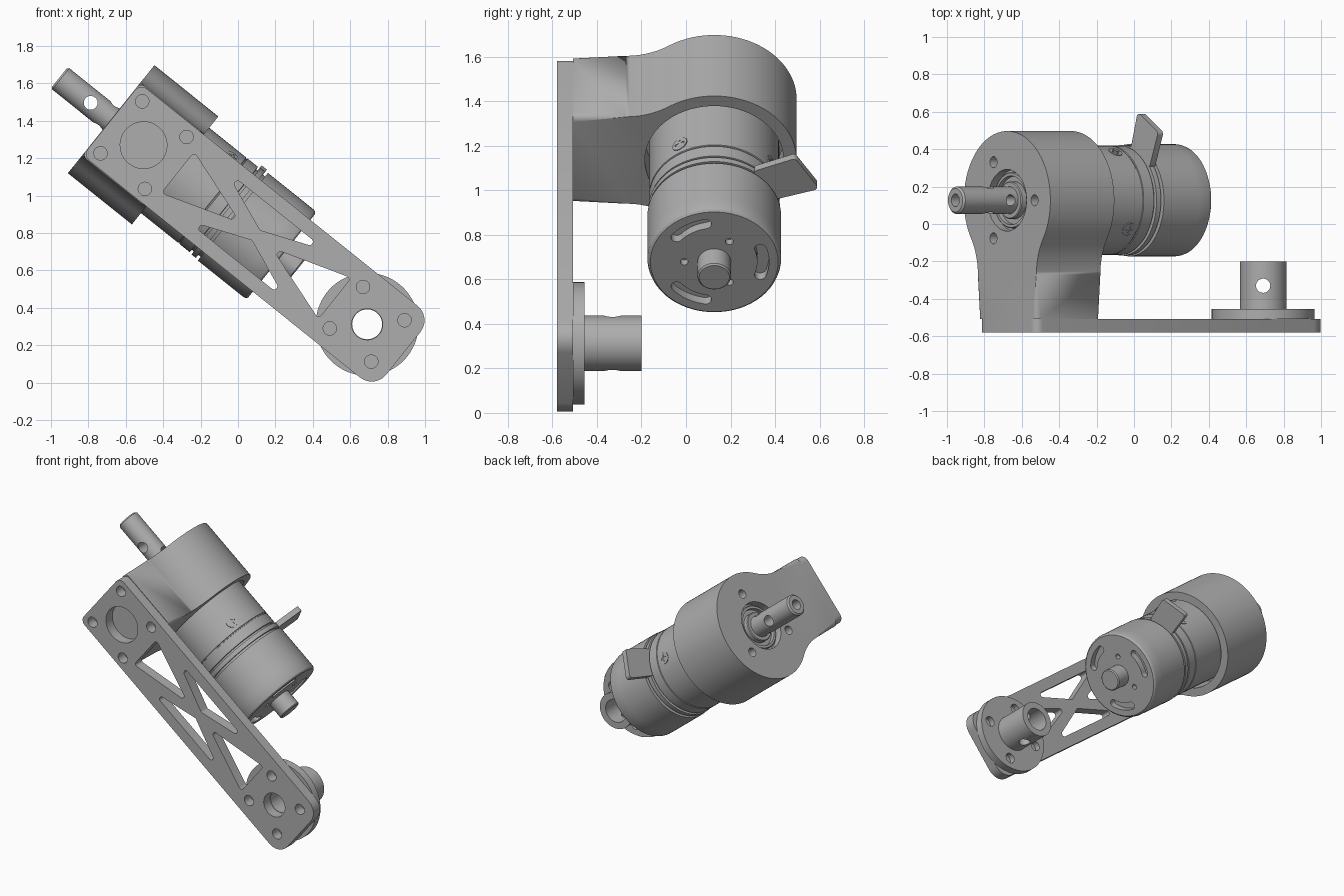
import bpy, bmesh
from math import sin, cos, pi, radians, tan, acos, atan2
from mathutils import Matrix, Vector

cube = bpy.data.objects.get("Cube")
if cube:
    bpy.data.objects.remove(cube, do_unlink=True)

# Tilted working frame: X runs down the arm, Y is depth, Z is across the arm
TILT = radians(38.7)
FRAME = Matrix.Translation((-0.505, 0, 1.27)) @ Matrix.Rotation(TILT, 4, 'Y')
AXIS_Y = 0.127          # motor axis depth
HUB = 1.532             # hub distance along the arm
FRONT, BACK = -0.58, -0.508

grey = bpy.data.materials.new("metal grey")
grey.use_nodes = True
grey.diffuse_color = (0.42, 0.42, 0.42, 1)
grey.node_tree.nodes["Principled BSDF"].inputs["Base Color"].default_value = (0.42, 0.42, 0.42, 1)


def finish(name, bm, matrix=FRAME):
    bmesh.ops.recalc_face_normals(bm, faces=bm.faces)
    mesh = bpy.data.meshes.new(name)
    bm.transform(matrix)
    bm.to_mesh(mesh)
    bm.free()
    mesh.materials.append(grey)
    obj = bpy.data.objects.new(name, mesh)
    bpy.context.collection.objects.link(obj)
    return obj


def arc(cx, cy, r, a0, a1, n):
    """Points on an arc, angles in degrees."""
    angles = [radians(a0 + (a1 - a0) * i / n) for i in range(n + 1)]
    return [(cx + r * cos(a), cy + r * sin(a)) for a in angles]


def circle(cx, cy, r, n=40):
    return arc(cx, cy, r, 0, 360, n)[:-1]


def rounded(points, r, n=6):
    """Round every corner of a convex polygon."""
    out = []
    for i, p in enumerate(points):
        p = Vector(p)
        d1 = (Vector(points[i - 1]) - p).normalized()
        d2 = (Vector(points[(i + 1) % len(points)]) - p).normalized()
        half = acos(max(-1, min(1, d1.dot(d2)))) / 2
        c = p + (d1 + d2).normalized() * (r / sin(half))
        s, e = p + d1 * (r / tan(half)) - c, p + d2 * (r / tan(half)) - c
        a0 = atan2(s.y, s.x)
        turn = (atan2(e.y, e.x) - a0 + pi) % (2 * pi) - pi
        for k in range(n + 1):
            a = a0 + turn * k / n
            out.append((c.x + r * cos(a), c.y + r * sin(a)))
    return out


def prism(name, points, axis, a, b, bevel=0, matrix=FRAME):
    """Extrude an outline along a local axis from a to b."""
    place = {'X': lambda p, t: (t, p[0], p[1]),
             'Y': lambda p, t: (p[0], t, p[1]),
             'Z': lambda p, t: (p[0], p[1], t)}[axis]
    bm = bmesh.new()
    low, high = ([bm.verts.new(place(p, t)) for p in points] for t in (a, b))
    caps = [bm.faces.new(low), bm.faces.new(high)]
    for i in range(len(points)):
        bm.faces.new((low[i - 1], low[i], high[i], high[i - 1]))
    if bevel:
        rim = [e for f in caps for e in f.edges if max(v.co.y for v in e.verts) > BACK + 0.01]
        bmesh.ops.bevel(bm, geom=rim, offset=bevel, segments=4, profile=0.5, affect='EDGES')
    return finish(name, bm, matrix)


def lathe(name, profile, steps=72):
    """Turn an (along, radius) profile about the motor axis."""
    bm = bmesh.new()
    rings = [[bm.verts.new((u, AXIS_Y + r * cos(2 * pi * i / steps), r * sin(2 * pi * i / steps)))
              for i in range(steps)] for u, r in profile]
    for p, q in zip(rings, rings[1:]):
        for i in range(steps):
            bm.faces.new((p[i - 1], p[i], q[i], q[i - 1]))
    bm.faces.new(rings[0])
    bm.faces.new(rings[-1])
    return finish(name, bm)


def cut(obj, cutters):
    bpy.context.view_layer.objects.active = obj
    for c in cutters:
        mod = obj.modifiers.new("cut", 'BOOLEAN')
        mod.operation, mod.solver, mod.object = 'DIFFERENCE', 'EXACT', c
        bpy.ops.object.modifier_apply(modifier=mod.name)
        bpy.data.objects.remove(c, do_unlink=True)


# Arm plate with truss windows and bolt holes
W = 0.246
ends = rounded([(-0.22, -W), (-0.22, W), (0.8, W), (0.8, -W)], 0.045)[:14]
tip = rounded([(0.8, W), (1.78, W), (1.78, -W), (0.8, -W)], 0.1)[7:21]
plate = prism("arm_plate", ends + tip, 'Y', FRONT, BACK)
windows = [[(0.235, 0.14), (0.235, -0.14), (0.66, 0)],
           [(1.31, 0.14), (1.31, -0.14), (0.88, 0)]]
windows += [[(0.43, s * 0.17), (1.11, s * 0.17), (0.77, s * 0.035)] for s in (1, -1)]
holes = [rounded(w, 0.018) for w in windows]
holes += [circle(0, 0, 0.125), circle(HUB, 0, 0.083)]
for sx in (1, -1):
    for sz in (1, -1):
        holes.append(circle(sx * 0.152, sz * 0.178, 0.036, 24))
        holes.append(circle(HUB + sx * 0.142, sz * 0.142, 0.036, 24))
cut(plate, [prism("cutter", h, 'Y', FRONT - 0.1, BACK + 0.1) for h in holes])

# Gearbox housing: round head flowing into a narrow foot
R, FOOT, FLARE = 0.37, 0.25, 0.35
flare_y = AXIS_Y - ((R + FLARE) ** 2 - (FOOT + FLARE) ** 2) ** 0.5
lean = atan2(FOOT + FLARE, flare_y - AXIS_Y) * 180 / pi
side = arc(flare_y, FOOT + FLARE, FLARE, 270, lean + 180, 12)
upper = [(BACK, FOOT)] + side + arc(AXIS_Y, 0, R, lean, 0, 28)[1:]
outline = upper + [(y, -v) for y, v in reversed(upper[:-1])]
housing = prism("gearbox_housing", outline, 'X', -0.222, 0.216, bevel=0.03)
cutters = [prism("cutter", circle(AXIS_Y, 0, 0.312, 72), 'X', 0.05, 0.4),
           prism("cutter", circle(AXIS_Y, 0, 0.165, 48), 'X', -0.4, -0.17)]
for a in (90, 210, 330):
    y, v = AXIS_Y + 0.235 * cos(radians(a)), 0.235 * sin(radians(a))
    cutters.append(prism("cutter", circle(y, v, 0.03, 24), 'X', -0.4, -0.15))
cut(housing, cutters)

# Bearing rings and output shaft
lathe("bearing_outer_ring", [(-0.16, 0.15), (-0.19, 0.15), (-0.195, 0.145), (-0.195, 0.13), (-0.165, 0.128)])
lathe("bearing_inner_ring", [(-0.16, 0.1), (-0.2, 0.1), (-0.205, 0.095), (-0.205, 0.06)])
shaft = lathe("output_shaft", [(-0.577, 0.063), (-0.567, 0.073), (0.1, 0.073)], 40)
cut(shaft, [prism("cutter", circle(AXIS_Y, 0, 0.034, 24), 'X', -0.7, -0.45),
            prism("cutter", circle(-0.362, 0, 0.037, 24), 'Y', -0.2, 0.5),
            prism("cutter", circle(-0.255, AXIS_Y, 0.03, 24), 'Z', -0.2, 0.2)])

# Motor body: gear drum, seam rings and can
lathe("gear_drum", [(0.06, 0.292), (0.47, 0.292), (0.472, 0.287), (0.478, 0.287), (0.48, 0.292),
                    (0.55, 0.292), (0.552, 0.275), (0.64, 0.275)])
lathe("seam_ring", [(0.565, 0.26), (0.565, 0.296), (0.595, 0.296), (0.595, 0.26)])
can = lathe("motor_can", [(0.612, 0.26), (0.612, 0.3), (0.853, 0.3), (0.925, 0.3),
                          (0.938, 0.296), (0.946, 0.287)])
cutters = []
for a in (0, 120, 240):
    def spot(r, t):
        return AXIS_Y + r * cos(radians(t)), r * sin(radians(t))
    h, span, r = 0.026, 20, 0.22
    slot = (arc(AXIS_Y, 0, r + h, a - span, a + span, 12)
            + arc(*spot(r, a + span), h, a + span, a + span + 180, 8)[1:]
            + arc(AXIS_Y, 0, r - h, a + span, a - span, 12)[1:]
            + arc(*spot(r, a - span), h, a - span + 180, a - span + 360, 8)[1:-1])
    cutters.append(prism("cutter", slot, 'X', 0.9, 1.1))
    cutters.append(prism("cutter", circle(*spot(0.135, a + 60), 0.018, 16), 'X', 0.91, 1.1))
cut(can, cutters)
lathe("rear_boss", [(0.93, 0.075), (1.05, 0.075), (1.057, 0.068)], 40)

# Terminal tab
tab = rounded([(0.3, 0.24), (0.49, 0.315), (0.6, 0.14), (0.37, 0.07)], 0.02)
prism("terminal_tab", tab, 'X', 0.56, 0.597)

# Drum screws, thin heads with a cross slot
for a in (122, 28):
    turn = (FRAME @ Matrix.Translation((0.41, AXIS_Y, 0))
            @ Matrix.Rotation(radians(a - 90), 4, 'X'))
    head = prism("drum_screw", circle(0, 0, 0.038, 28), 'Z', 0.27, 0.295, matrix=turn)
    bars = [[(-p, -q), (p, -q), (p, q), (-p, q)] for p, q in ((0.024, 0.006), (0.006, 0.024))]
    cut(head, [prism("cutter", b, 'Z', 0.285, 0.32, matrix=turn) for b in bars])

# Hub: flange disc and tube with bore and cross hole
flange = prism("hub_flange", circle(HUB, 0, 0.275, 72), 'Y', BACK, -0.455)
tube = prism("hub_tube", circle(HUB, 0, 0.125, 56), 'Y', -0.46, -0.2)
bolts = [circle(HUB + sx * 0.142, sz * 0.142, 0.036, 24) for sx in (1, -1) for sz in (1, -1)]
cut(flange, [prism("cutter", b, 'Y', -0.495, -0.4) for b in bolts]
    + [prism("cutter", circle(HUB, 0, 0.08), 'Y', -0.7, 0)])
centre = FRAME @ Vector((HUB, 0, 0))
cut(tube, [prism("cutter", circle(HUB, 0, 0.08), 'Y', -0.7, 0),
           prism("cutter", circle(centre.x, -0.33, 0.038, 28), 'Z', 0, 0.7, matrix=Matrix())])

# Smooth curved walls, keep edges crisp
for obj in bpy.context.scene.objects:
    obj.select_set(obj.type == 'MESH')
bpy.context.view_layer.objects.active = plate
bpy.ops.object.shade_smooth_by_angle(angle=radians(30))
